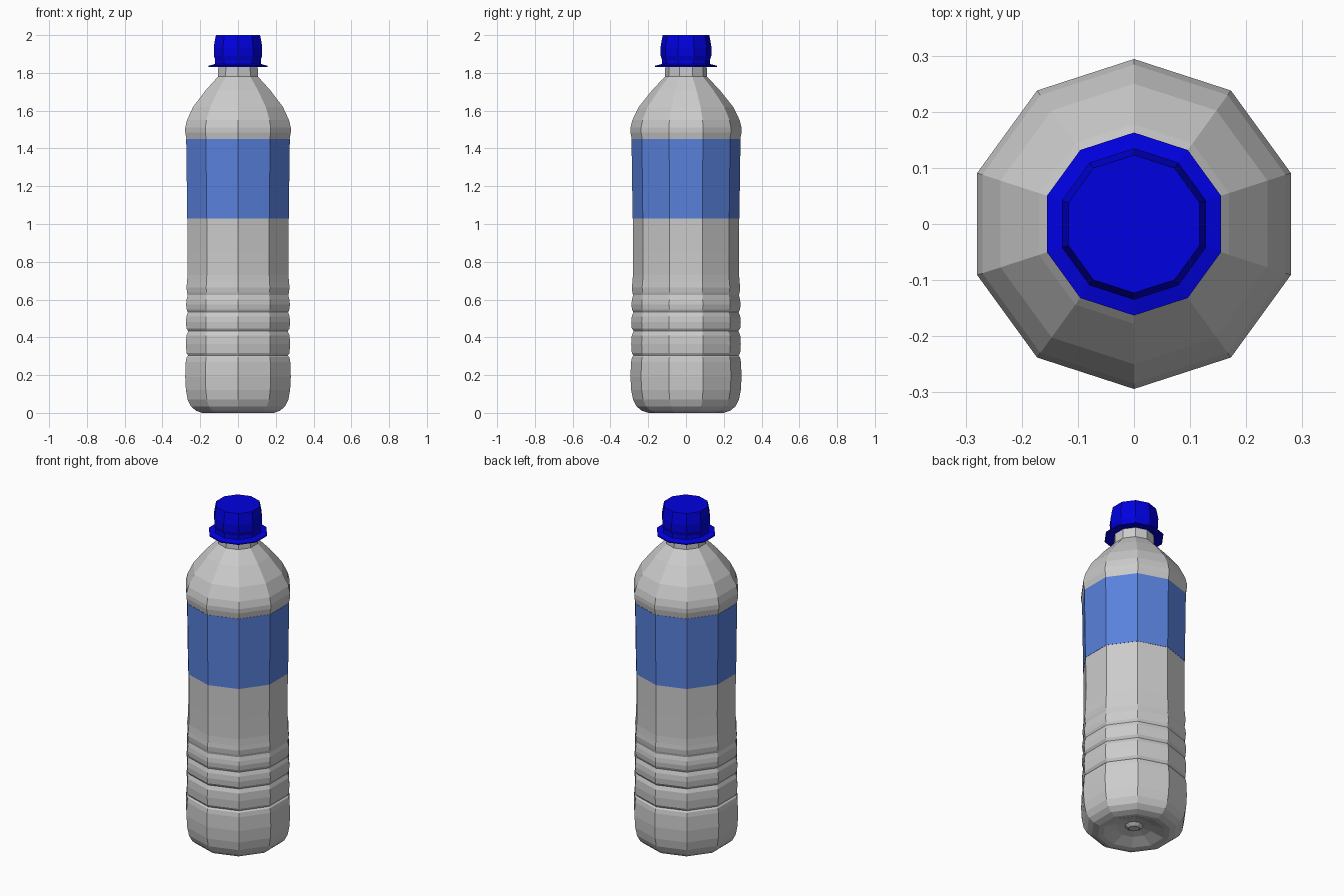
import bpy, bmesh, math

if "Cube" in bpy.data.objects:
    bpy.data.objects.remove(bpy.data.objects["Cube"])

SIDES = 10


def lathe(name, profile, color=None):
    """Revolve (radius, z) points into a ten-sided part; radius 0 makes a pole."""
    bm = bmesh.new()
    rings = []
    for r, z in profile:
        if r == 0:
            rings.append([bm.verts.new((0, 0, z))] * SIDES)
        else:
            angles = [math.radians(18 + 36 * k) for k in range(SIDES)]
            rings.append([bm.verts.new((r * math.cos(a), r * math.sin(a), z)) for a in angles])
    for low, high in zip(rings, rings[1:]):
        for i in range(SIDES):
            j = (i + 1) % SIDES
            corners = list(dict.fromkeys((low[i], low[j], high[j], high[i])))
            bm.faces.new(corners)
    bmesh.ops.recalc_face_normals(bm, faces=bm.faces)
    mesh = bpy.data.meshes.new(name)
    bm.to_mesh(mesh)
    bm.free()
    obj = bpy.data.objects.new(name, mesh)
    bpy.context.collection.objects.link(obj)
    if color:
        mat = bpy.data.materials.new(name + "_colour")
        mat.diffuse_color = color
        mat.use_nodes = True
        mat.node_tree.nodes["Principled BSDF"].inputs["Base Color"].default_value = mat.diffuse_color
        mesh.materials.append(mat)
    return obj


# Bottle: dimpled base, rounded foot, ribs that fade upward, shoulder and neck
base = [(0, 0.025), (0.03, 0.025), (0.05, 0.04), (0.10, 0.03), (0.17, 0.003),
        (0.20, 0.0), (0.235, 0.012), (0.262, 0.035), (0.28, 0.07),
        (0.29, 0.12), (0.294, 0.19), (0.291, 0.27), (0.286, 0.295)]
ribs = []
for low, high, outer, groove in [(0.30, 0.43, 0.290, 0.278), (0.43, 0.53, 0.290, 0.277),
                                 (0.53, 0.62, 0.289, 0.279), (0.62, 0.71, 0.287, 0.280)]:
    ribs += [(groove, low + 0.003), (outer - 0.003, low + 0.018),
             (outer, (low + high) / 2), (outer - 0.003, high - 0.02)]
upper = [(0.281, 0.73), (0.280, 0.85), (0.281, 1.03), (0.287, 1.45),
         (0.294, 1.485), (0.294, 1.51), (0.284, 1.55), (0.25, 1.62),
         (0.178, 1.71), (0.135, 1.755), (0.111, 1.78), (0.109, 1.86), (0, 1.86)]
lathe("bottle_body", base + ribs + upper)

# Label sleeve
lathe("label", [(0.2805, 1.03), (0.2825, 1.03), (0.2885, 1.45), (0.2865, 1.45)],
      (0.10, 0.22, 0.72, 1))

# Screw cap with flared collar
lathe("cap", [(0.108, 1.838), (0.163, 1.832), (0.163, 1.838), (0.128, 1.847),
              (0.127, 1.868), (0.134, 1.89), (0.135, 1.935), (0.130, 1.965),
              (0.123, 2.0), (0, 2.0)], (0.0, 0.0, 0.75, 1))
